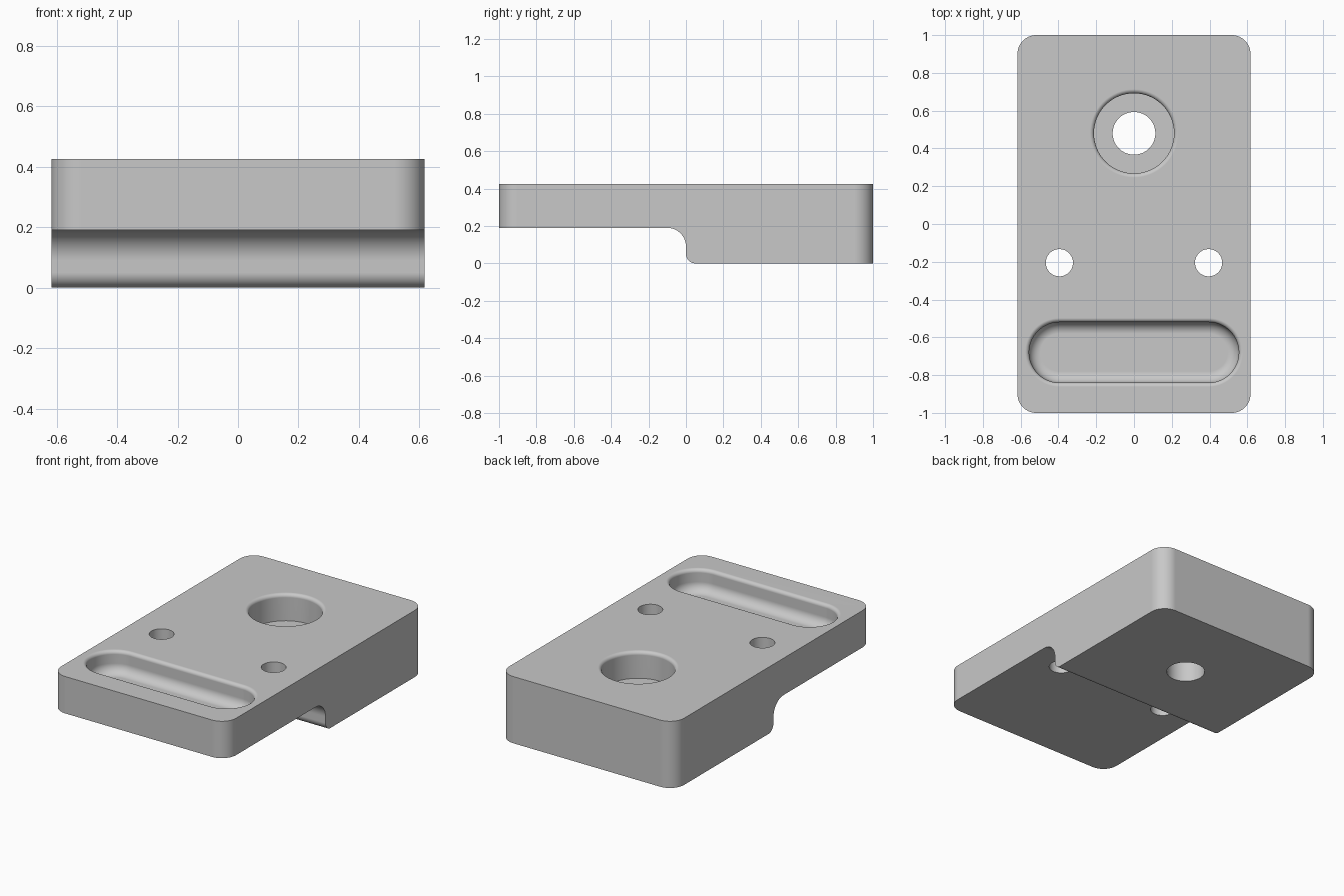
import bpy, bmesh
from math import pi, sin, cos, radians

cube = bpy.data.objects.get("Cube")
if cube:
    bpy.data.objects.remove(cube, do_unlink=True)

HALF_W, TOP, STEP = 0.617, 0.425, 0.19

grey = bpy.data.materials.new("light_grey")
grey.use_nodes = True
colour = (0.58, 0.58, 0.58, 1)
grey.diffuse_color = colour
grey.node_tree.nodes["Principled BSDF"].inputs["Base Color"].default_value = colour


def arc(cx, cy, r, a0, a1, n=12):
    """Points on an arc, angles in degrees."""
    angles = [radians(a0 + (a1 - a0) * i / n) for i in range(n + 1)]
    return [(cx + r * cos(a), cy + r * sin(a)) for a in angles]


def make_object(name, bm):
    bmesh.ops.recalc_face_normals(bm, faces=bm.faces)
    mesh = bpy.data.meshes.new(name)
    bm.to_mesh(mesh)
    bm.free()
    mesh.materials.append(grey)
    obj = bpy.data.objects.new(name, mesh)
    bpy.context.collection.objects.link(obj)
    return obj


def loft_cutter(name, x, y, half_len, levels):
    """Stack of rounded-slot outlines; levels are (radius, z) from the bottom up."""
    bm = bmesh.new()
    rings = []
    for r, z in levels:
        pts = arc(half_len, 0, r, -90, 90, 32) + arc(-half_len, 0, r, 90, 270, 32)
        if half_len == 0:
            pts = arc(0, 0, r, 0, 360, 64)[:-1]
        rings.append([bm.verts.new((x + px, y + py, z)) for px, py in pts])
    for low, high in zip(rings, rings[1:]):
        for i in range(len(low)):
            j = (i + 1) % len(low)
            bm.faces.new((low[i], low[j], high[j], high[i]))
    bm.faces.new(rings[0])
    bm.faces.new(rings[-1])
    obj = make_object(name, bm)
    obj.hide_render = True
    return obj


def rounded_rim(radius, fillet):
    """Levels that flare outwards into the top face, then rise clear of it."""
    curve = arc(radius + fillet, TOP - fillet, fillet, 180, 90, 8)
    return curve + [(radius + fillet, TOP + 0.1)]


# Stepped block: side profile extruded across the width
profile = [(-1, TOP), (-1, STEP)]
profile += arc(-0.1, STEP - 0.1, 0.1, 90, 0)
profile += arc(0.05, 0.05, 0.05, 180, 270)
profile += [(1, 0), (1, TOP)]
bm = bmesh.new()
face = bm.faces.new([bm.verts.new((-HALF_W, y, z)) for y, z in profile])
ext = bmesh.ops.extrude_face_region(bm, geom=[face])
moved = [v for v in ext["geom"] if isinstance(v, bmesh.types.BMVert)]
bmesh.ops.translate(bm, verts=moved, vec=(2 * HALF_W, 0, 0))

# Rounded upright corners
corners = [e for e in bm.edges
           if all(abs(v.co.y) > 0.999 for v in e.verts)
           and abs(e.verts[0].co.z - e.verts[1].co.z) > 0.1]
bmesh.ops.bevel(bm, geom=corners, offset=0.1, segments=16, profile=0.5,
                affect='EDGES')
block = make_object("stepped_block", bm)

# Counterbore, through hole, pin holes and long pocket
cutters = [
    loft_cutter("counterbore_cutter", 0, 0.48, 0,
                [(0.212, TOP - 0.17)] + rounded_rim(0.212, 0.022)),
    loft_cutter("bolt_hole_cutter", 0, 0.48, 0, [(0.113, -0.1), (0.113, 0.35)]),
    loft_cutter("pocket_cutter", 0, -0.68, 0.395,
                arc(0.16 - 0.06, TOP - 0.14 + 0.06, 0.06, -90, 0, 10)
                + rounded_rim(0.16, 0.022)),
]
for side in (-1, 1):
    cutters.append(loft_cutter("pin_hole_cutter", side * 0.395, -0.205, 0,
                               [(0.072, -0.1), (0.072, TOP + 0.1)]))

bpy.context.view_layer.objects.active = block
for cutter in cutters:
    mod = block.modifiers.new(cutter.name, 'BOOLEAN')
    mod.operation = 'DIFFERENCE'
    mod.solver = 'EXACT'
    mod.object = cutter
    bpy.ops.object.modifier_apply(modifier=mod.name)
    bpy.data.objects.remove(cutter, do_unlink=True)

# Smooth fillets with clean flat faces
bpy.ops.object.select_all(action='DESELECT')
block.select_set(True)
bpy.ops.object.shade_smooth_by_angle(angle=radians(30))
weighted = block.modifiers.new("flat_face_normals", 'WEIGHTED_NORMAL')
weighted.keep_sharp = True
